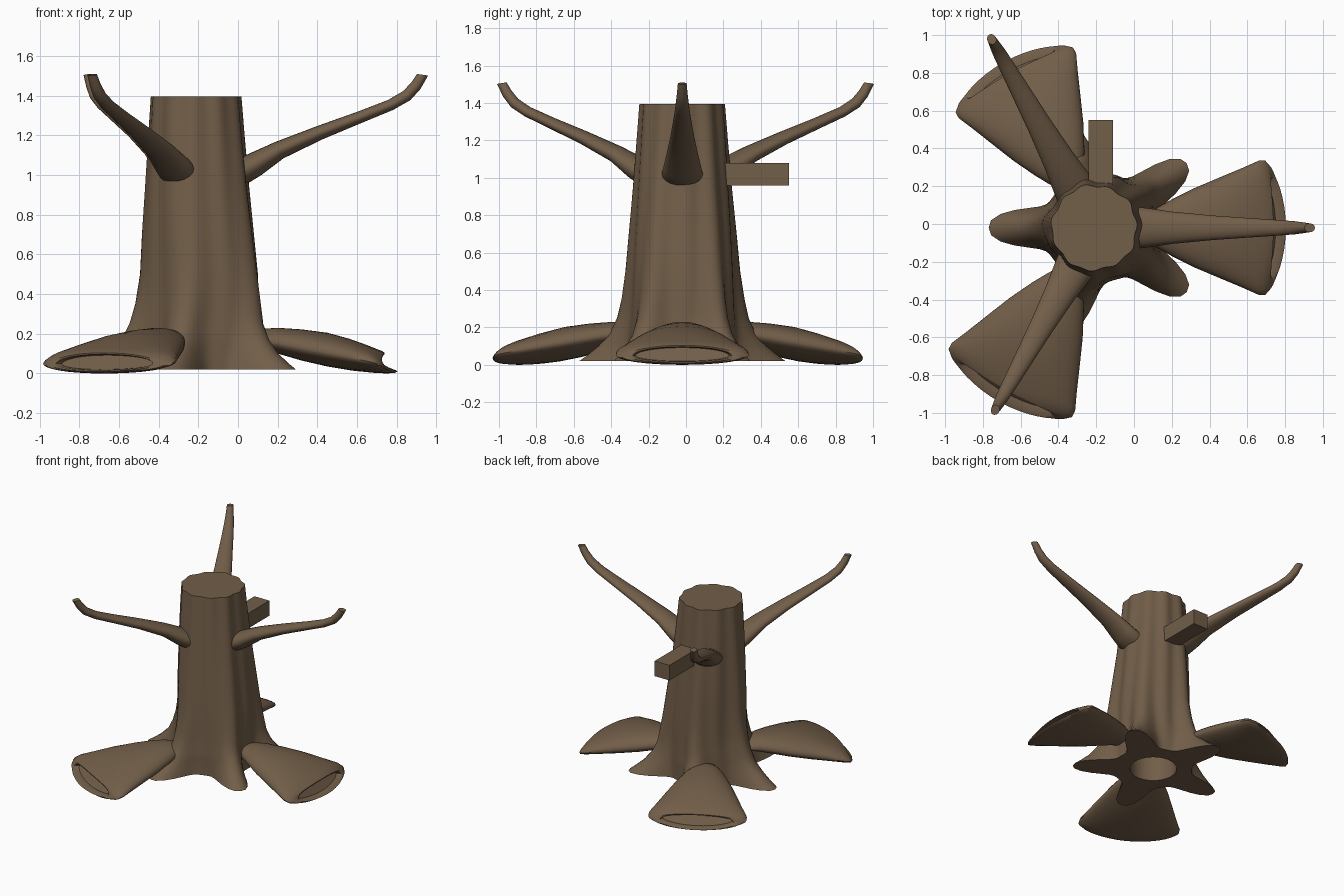
import bpy, bmesh, math
from mathutils import Vector

if "Cube" in bpy.data.objects:
    bpy.data.objects.remove(bpy.data.objects["Cube"])

CX, CY = -0.2, -0.02            # trunk axis
bark = bpy.data.materials.new("brown_bark")
bark.diffuse_color = (0.168, 0.112, 0.066, 1)
bark.use_nodes = True
bark.node_tree.nodes["Principled BSDF"].inputs["Base Color"].default_value = bark.diffuse_color


def lerp(table, t):
    """Interpolate rows (key, a, b, ...) with ascending keys."""
    for lo, hi in zip(table, table[1:]):
        if t <= hi[0]:
            f = max(0, (t - lo[0]) / (hi[0] - lo[0]))
            return [a + (b - a) * f for a, b in zip(lo[1:], hi[1:])]
    return table[-1][1:]


def loft(name, rings, angle=40):
    """Skin closed rings of points, cap both ends."""
    bm = bmesh.new()
    vs = [[bm.verts.new(p) for p in ring] for ring in rings]
    n = len(vs[0])
    for a, b in zip(vs, vs[1:]):
        for i in range(n):
            j = (i + 1) % n
            bm.faces.new((a[i], a[j], b[j], b[i]))
    bm.faces.new(vs[0][::-1])
    bm.faces.new(vs[-1])
    bmesh.ops.recalc_face_normals(bm, faces=bm.faces)
    me = bpy.data.meshes.new(name)
    bm.to_mesh(me)
    bm.free()
    ob = bpy.data.objects.new(name, me)
    bpy.context.collection.objects.link(ob)
    me.materials.append(bark)
    bpy.ops.object.select_all(action='DESELECT')
    ob.select_set(True)
    bpy.context.view_layer.objects.active = ob
    bpy.ops.object.shade_smooth_by_angle(angle=math.radians(angle))
    return ob


def place(ob, deg, scale):
    ob.location = (CX, CY, 0)
    ob.rotation_euler.z = math.radians(deg)
    ob.scale = (scale, scale, 1)


# Trunk: fluted column flaring into five pointed roots, hollow underneath
# rows: height, core radius, root reach, axis x
profile = [(0.02, 0.29, 0.29, -0.19), (0.05, 0.29, 0.245, -0.19),
           (0.1, 0.29, 0.18, -0.19), (0.17, 0.29, 0.115, -0.185),
           (0.25, 0.285, 0.08, -0.185), (0.35, 0.28, 0.06, -0.18),
           (0.5, 0.275, 0.04, -0.18), (0.7, 0.265, 0.03, -0.19),
           (0.95, 0.25, 0.018, -0.2), (1.2, 0.235, 0.01, -0.207),
           (1.395, 0.222, 0.006, -0.21)]
N = 90


def trunk_ring(z):
    core, reach, cx = lerp(profile, z)
    ring = []
    for i in range(N):
        a = 2 * math.pi * i / N
        d = abs((math.degrees(a) - 36 + 36) % 72 - 36)      # angle from nearest root
        lobe = math.exp(-(d / 15) ** 2.4)
        flute = 0.006 * math.sin(11 * a + 0.6) * min(1, z * 3)
        r = core + reach * lobe + flute
        ring.append((cx + r * math.cos(a), CY + r * math.sin(a), z))
    return ring


def hole_ring(z):
    return [(CX + 0.17 * math.cos(2 * math.pi * i / N),
             CY + 0.17 * math.sin(2 * math.pi * i / N), z) for i in range(N)]


heights = [0.02, 0.035, 0.05, 0.075, 0.1, 0.135, 0.17, 0.21, 0.25, 0.3, 0.35,
           0.42, 0.5, 0.6, 0.7, 0.82, 0.95, 1.08, 1.2, 1.3, 1.395]
loft("trunk", [hole_ring(0.25), hole_ring(0.02)] + [trunk_ring(z) for z in heights])

# Branches: tapering limbs, upturned at the tip
# rows: distance from axis, height, half thickness, half width
limb = [(0.17, 0.995, 0.05, 0.095), (0.22, 1.02, 0.066, 0.108),
        (0.28, 1.053, 0.062, 0.1), (0.4, 1.125, 0.046, 0.083),
        (0.6, 1.213, 0.036, 0.064), (0.8, 1.292, 0.03, 0.05),
        (0.95, 1.353, 0.028, 0.04), (1.03, 1.4, 0.029, 0.034),
        (1.075, 1.45, 0.028, 0.028), (1.108, 1.505, 0.027, 0.023)]


def branch(name, deg, scale):
    rings = []
    for k, (r, z, h, w) in enumerate(limb):
        p, q = limb[max(k - 1, 0)], limb[min(k + 1, len(limb) - 1)]
        t = Vector((q[0] - p[0], 0, q[1] - p[1])).normalized()
        up = Vector((-t.z, 0, t.x))
        if k == len(limb) - 1:
            up = Vector((-1, 0, 0.15))                      # level cut end
        rings.append([Vector((r, w * math.cos(a), z)) + up * h * math.sin(a)
                      for a in (2 * math.pi * i / 20 for i in range(20))])
    place(loft(name, rings), deg, scale)


# Flared feet: flattened scoops with a recessed slanted mouth
# rows: distance, half width, top z, bottom z, slant, bow
scoop = [(0.25, 0.06, 0.2, 0.13, 0, 0), (0.33, 0.11, 0.225, 0.12, 0, 0),
         (0.4, 0.15, 0.23, 0.1, 0, 0), (0.52, 0.21, 0.222, 0.065, 0, 0),
         (0.65, 0.265, 0.205, 0.035, 0, 0), (0.77, 0.315, 0.175, 0.014, 0.1, 0),
         (0.87, 0.355, 0.145, 0.003, 0.3, 0.01), (0.925, 0.355, 0.128, 0.0, 0.5, 0.03),
         (0.965, 0.325, 0.113, 0.003, 0.6, 0.045), (0.978, 0.29, 0.104, 0.01, 0.7, 0.045),
         (0.972, 0.265, 0.097, 0.017, 0.7, 0.04), (0.93, 0.25, 0.092, 0.02, 0.7, 0.03)]


def foot(name, deg, scale):
    rings = []
    for r, w, top, bot, slant, bow in scoop:
        mid = bot + (top - bot) * 0.4
        ring = []
        for i in range(32):
            a = 2 * math.pi * i / 32
            c, s = math.cos(a), math.sin(a)
            z = mid + s * ((top - mid) if s > 0 else (mid - bot))
            ring.append((r - slant * (z - mid) - bow * c * c, w * c, z))
        rings.append(ring)
    place(loft(name, rings), deg, scale)


for side, deg, b_scale, f_scale in (("right", 0, 1.02, 1.0),
                                    ("back", 119, 1.03, 1.0),
                                    ("front", 241, 0.995, 1.05)):
    branch(side + "_branch", deg, b_scale)
    foot(side + "_foot", deg, f_scale)

# Square peg sticking out of the back
loft("peg", [[(-0.24, y, 0.96), (-0.11, y, 0.96), (-0.11, y, 1.08), (-0.24, y, 1.08)]
             for y in (0.2, 0.55)], 30)
